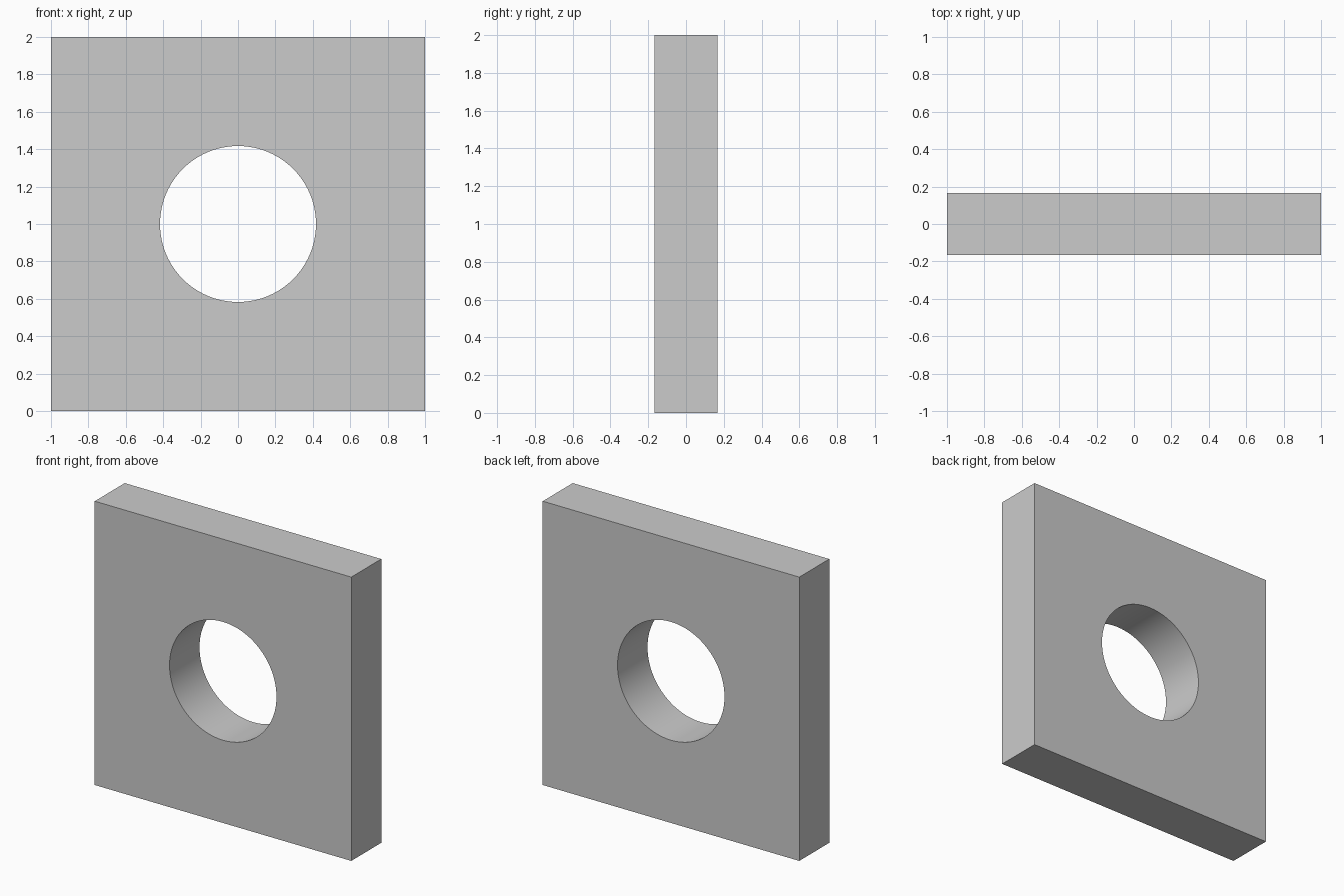
import bpy, bmesh
from math import cos, sin, tau

if "Cube" in bpy.data.objects:
    bpy.data.objects.remove(bpy.data.objects["Cube"])

HALF, THICK, RADIUS, SEGS = 1.0, 0.334, 0.417, 96  # SEGS divisible by 8 so corners are hit

bm = bmesh.new()

# Front face: quads running from the round hole out to the square edge
inner, outer = [], []
for i in range(SEGS):
    c, s = cos(tau * i / SEGS), sin(tau * i / SEGS)
    k = HALF / max(abs(c), abs(s))
    inner.append(bm.verts.new((RADIUS * c, -THICK / 2, 1 + RADIUS * s)))
    outer.append(bm.verts.new((k * c, -THICK / 2, 1 + k * s)))
for i in range(SEGS):
    j = (i + 1) % SEGS
    bm.faces.new((inner[i], outer[i], outer[j], inner[j]))

# Extrude through the thickness to make the back, rim and hole wall
front = bm.faces[:]
ext = bmesh.ops.extrude_face_region(bm, geom=front, use_keep_orig=True)
bmesh.ops.translate(bm, vec=(0, THICK, 0),
                    verts=[v for v in ext["geom"] if isinstance(v, bmesh.types.BMVert)])
bmesh.ops.recalc_face_normals(bm, faces=bm.faces[:])

mesh = bpy.data.meshes.new("square_plate_with_hole")
bm.to_mesh(mesh)
bm.free()
plate = bpy.data.objects.new("square_plate_with_hole", mesh)
bpy.context.collection.objects.link(plate)

# Smooth hole wall, sharp edges elsewhere
bpy.context.view_layer.objects.active = plate
plate.select_set(True)
bpy.ops.object.shade_smooth_by_angle()
